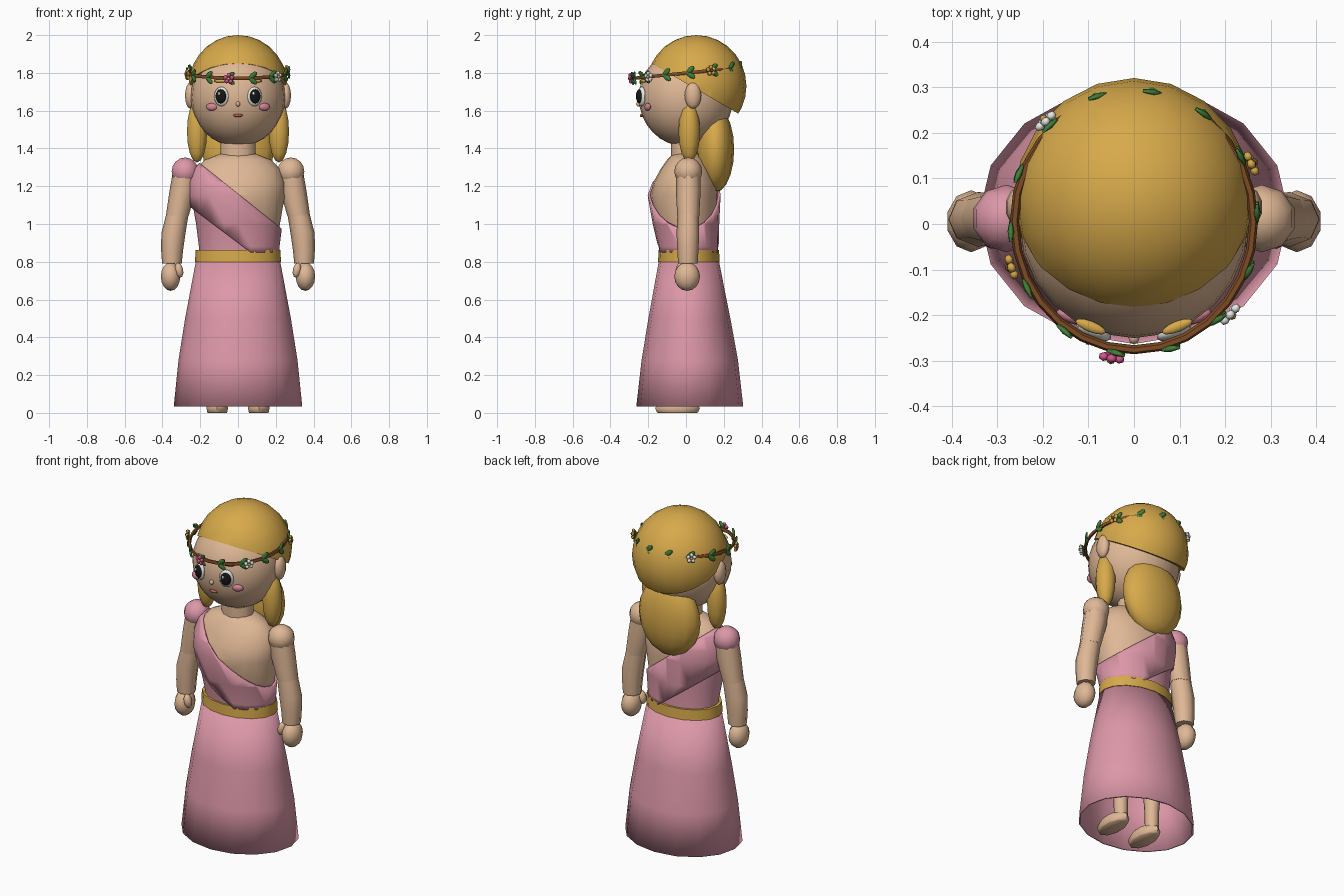
import bpy, bmesh, math
from mathutils import Matrix, Vector

if "Cube" in bpy.data.objects:
    bpy.data.objects.remove(bpy.data.objects["Cube"])


def material(name, rgb):
    m = bpy.data.materials.new(name)
    m.diffuse_color = (*[(c / 255) ** 2.2 for c in rgb], 1)
    m.use_nodes = True
    m.node_tree.nodes["Principled BSDF"].inputs["Base Color"].default_value = m.diffuse_color
    return m


SKIN = material("skin", (222, 182, 148))
PINK = material("dress pink", (220, 150, 167))
GOLD = material("golden", (214, 168, 76))
BROWN = material("twig brown", (130, 80, 42))
GREEN = material("leaf green", (66, 125, 60))
WHITE = material("white", (232, 232, 228))
BLACK = material("black", (28, 28, 28))
MAGENTA = material("flower pink", (214, 84, 140))
ROSE = material("cheek rose", (212, 130, 150))
LIP = material("lip brown", (176, 98, 74))


def finish(name, bm, mats, angle=60):
    bmesh.ops.recalc_face_normals(bm, faces=bm.faces)
    me = bpy.data.meshes.new(name)
    bm.to_mesh(me)
    bm.free()
    for m in mats:
        me.materials.append(m)
    for p in me.polygons:
        p.use_smooth = True
    me.set_sharp_from_angle(angle=math.radians(angle))
    ob = bpy.data.objects.new(name, me)
    bpy.context.collection.objects.link(ob)
    return ob


def place(x, y, z, rx, ry, rz, rot=(0, 0, 0)):
    """Matrix that turns a unit ball into an ellipsoid."""
    r = Matrix.Rotation(rot[2], 4, 'Z') @ Matrix.Rotation(rot[1], 4, 'Y') @ Matrix.Rotation(rot[0], 4, 'X')
    return Matrix.Translation((x, y, z)) @ r @ Matrix.Diagonal((rx, ry, rz, 1))


def balls(name, mat, matrices, seg=12, rings=8, cut=None):
    bm = bmesh.new()
    for m in matrices:
        bmesh.ops.create_uvsphere(bm, u_segments=seg, v_segments=rings, radius=1, matrix=m)
    if cut:
        slice_off(bm, *cut)
        bmesh.ops.holes_fill(bm, edges=[e for e in bm.edges if e.is_boundary])
    return finish(name, bm, [mat])


def slice_off(bm, co, no, outer=True):
    geom = bm.verts[:] + bm.edges[:] + bm.faces[:]
    bmesh.ops.bisect_plane(bm, geom=geom, plane_co=co, plane_no=no, clear_outer=outer)


def loft(rings, n, caps=True):
    """Stack of ellipses given as (z, cx, cy, rx, ry)."""
    bm = bmesh.new()
    rows = []
    for z, cx, cy, rx, ry in rings:
        rows.append([bm.verts.new((cx + rx * math.cos(math.tau * i / n),
                                   cy + ry * math.sin(math.tau * i / n), z)) for i in range(n)])
    for a, b in zip(rows, rows[1:]):
        for i in range(n):
            j = (i + 1) % n
            bm.faces.new((a[i], a[j], b[j], b[i]))
    if caps:
        bm.faces.new(rows[0])
        bm.faces.new(rows[-1])
    return bm


# Skirt, open underneath, and belt
skirt = finish("skirt", loft([(0.035, 0, 0.02, 0.34, 0.283), (0.28, 0, 0.02, 0.315, 0.255),
                              (0.5, 0, 0.018, 0.28, 0.217), (0.82, 0, 0.015, 0.22, 0.156)], 16, False), [PINK], 180)
solid = skirt.modifiers.new("cloth", 'SOLIDIFY')
solid.thickness = 0.01
solid.offset = -1
finish("belt", loft([(0.80, 0, 0.015, 0.228, 0.163), (0.862, 0, 0.015, 0.224, 0.16)], 16), [GOLD])

# Torso: skin above the slanted neckline, dress below it
TORSO = [(0.82, 0, 0.015, 0.205, 0.148), (0.88, 0, 0.013, 0.207, 0.148), (1.0, 0, 0.0, 0.222, 0.163),
         (1.15, 0, -0.01, 0.248, 0.18), (1.22, 0, -0.005, 0.25, 0.168), (1.29, 0, 0, 0.225, 0.135),
         (1.34, 0, 0, 0.175, 0.1), (1.37, 0, 0, 0.1, 0.07)]
NECKLINE = (Vector((0, 0, 1.16)), Vector((0.8, 0, 1)))
bm = loft(TORSO, 20)
bmesh.ops.bisect_plane(bm, geom=bm.verts[:] + bm.edges[:] + bm.faces[:],
                       plane_co=NECKLINE[0], plane_no=NECKLINE[1])
for f in bm.faces:
    if (f.calc_center_median() - NECKLINE[0]).dot(NECKLINE[1]) < 0:
        f.material_index = 1
finish("torso", bm, [SKIN, PINK])

# Diagonal sash wrapped over one shoulder
bm = loft([(z, cx, cy, rx + 0.013, ry + 0.013) for z, cx, cy, rx, ry in TORSO], 20, False)
slice_off(bm, *NECKLINE)
slice_off(bm, (0, 0, 0.90), (-0.75, 0, -1))
slice_off(bm, (0, 0, 0.85), (0, 0, -1))
sash = finish("sash", bm, [PINK])
solid = sash.modifiers.new("cloth", 'SOLIDIFY')
solid.thickness = 0.012
solid.offset = -1

# Neck and head
finish("neck", loft([(1.33, 0, -0.005, 0.095, 0.075), (1.46, 0, -0.005, 0.092, 0.075)], 12), [SKIN])
balls("head", SKIN, [place(0, 0, 1.67, 0.25, 0.25, 0.26)], 24, 16)

# Arms, legs and feet
for s, side in ((-1, "right"), (1, "left")):
    balls(side + "_shoulder", PINK if s < 0 else SKIN, [place(0.28 * s, 0.012, 1.278, 0.075, 0.074, 0.074)], 10, 8)
    finish(side + "_upper_arm", loft([(1.27, 0.28 * s, 0.012, 0.066, 0.064), (1.18, 0.292 * s, 0.012, 0.07, 0.066),
                                      (1.04, 0.322 * s, 0.012, 0.06, 0.058)], 8), [SKIN])
    finish(side + "_forearm", loft([(1.08, 0.315 * s, 0.012, 0.058, 0.056), (0.95, 0.342 * s, 0.01, 0.064, 0.06),
                                    (0.86, 0.349 * s, 0.01, 0.058, 0.056), (0.79, 0.35 * s, 0.01, 0.052, 0.052)], 8), [SKIN])
    balls(side + "_hand", SKIN, [place(0.357 * s, 0.006, 0.722, 0.054, 0.068, 0.076)], 10, 8)
    balls(side + "_thumb", SKIN, [place(0.312 * s, -0.03, 0.755, 0.022, 0.025, 0.04, (0, 0.2 * s, 0))], 8, 6)
    finish(side + "_leg", loft([(0.04, 0.11 * s, 0.02, 0.038, 0.038), (0.15, 0.11 * s, 0.02, 0.04, 0.04),
                                (0.35, 0.11 * s, 0.02, 0.055, 0.055), (0.75, 0.1 * s, 0.02, 0.065, 0.065)], 8), [SKIN])
    balls(side + "_foot", SKIN, [place(0.11 * s, -0.045, 0.025, 0.06, 0.118, 0.055)], 10, 8,
          cut=((0, 0, 0), (0, 0, -1)))

# Hair: slanted cap, long back hair and two side locks
balls("hair_cap", GOLD, [place(0, 0.055, 1.73, 0.262, 0.265, 0.27)], 20, 14,
      cut=((0, 0, 1.745), (0, -0.58, -1)))
balls("back_hair", GOLD, [place(0, 0.155, 1.395, 0.195, 0.1, 0.228)], 14, 10)
balls("side_locks", GOLD, [place(0.217 * s, 0.017, 1.49, 0.056, 0.057, 0.165) for s in (-1, 1)], 10, 8)
balls("ears", SKIN, [place(0.252 * s, 0.037, 1.68, 0.03, 0.044, 0.07) for s in (-1, 1)], 10, 8)

# Face
turn = 0.38


def pair(x, y, z, rx, ry, rz):
    return [place(x * s, y, z, rx, ry, rz, (0, 0, turn * s)) for s in (-1, 1)]


balls("eye_whites", WHITE, pair(0.088, -0.235, 1.675, 0.041, 0.018, 0.052))
balls("pupils", BLACK, pair(0.091, -0.247, 1.676, 0.03, 0.015, 0.038))
balls("eye_glints", WHITE, [place(0.091 * s - 0.009, -0.26, 1.69, 0.007, 0.005, 0.009) for s in (-1, 1)], 8, 6)
balls("eyebrows", GOLD, pair(0.095, -0.225, 1.757, 0.036, 0.012, 0.009))
balls("cheeks", ROSE, pair(0.14, -0.203, 1.62, 0.032, 0.014, 0.02))
balls("nose", SKIN, [place(0, -0.25, 1.635, 0.012, 0.014, 0.014)], 8, 6)
balls("mouth", LIP, [place(0, -0.233, 1.575, 0.026, 0.012, 0.009)], 8, 6)

# Wreath twig: a tilted ring
TILT = Matrix.Translation((0, 0.005, 1.80)) @ Matrix.Rotation(0.1, 4, 'X')
RX, RY, TUBE = 0.262, 0.282, 0.010
bm = bmesh.new()
ring = []
for i in range(28):
    a = math.tau * i / 28
    ring.append([bm.verts.new(TILT @ Vector(((RX + TUBE * math.cos(b)) * math.cos(a),
                                             (RY + TUBE * math.cos(b)) * math.sin(a), TUBE * math.sin(b))))
                 for b in (math.tau * k / 6 for k in range(6))])
for i in range(28):
    p, q = ring[i], ring[(i + 1) % 28]
    for k in range(6):
        bm.faces.new((p[k], p[(k + 1) % 6], q[(k + 1) % 6], q[k]))
finish("wreath_twig", bm, [BROWN])


def on_ring(deg, out=0.0):
    a = math.radians(deg)
    return (TILT @ Matrix.Translation(((RX + out) * math.cos(a), (RY + out) * math.sin(a), 0))
            @ Matrix.Rotation(a + math.pi / 2, 4, 'Z'))


# Leaves in V-shaped pairs along the wreath
balls("wreath_leaves", GREEN, [on_ring(-90 + (i + 0.5) * 360 / 14, 0.008) @ Matrix.Rotation(p, 4, 'Y')
                               @ place(0.026, 0, 0, 0.03, 0.007, 0.014)
                               for i in range(14) for p in (-0.65, 0.65)], 6, 4)

# Flowers: five petals around a middle
for name, mat, deg in (("pink_flower", MAGENTA, -100), ("white_flower_front", WHITE, -42),
                       ("gold_flower_left", GOLD, 25), ("white_flower_back", WHITE, 133),
                       ("gold_flower_right", GOLD, 199)):
    base = on_ring(deg, 0.022)
    balls(name, mat, [base @ place(0.018 * math.cos(k * math.tau / 5 + 0.3), 0, 0.018 * math.sin(k * math.tau / 5 + 0.3),
                                   0.012, 0.01, 0.012) for k in range(5)], 6, 4)
    balls(name + "_middle", BROWN if mat is GOLD else GOLD, [base @ place(0, -0.007, 0, 0.009, 0.008, 0.009)], 6, 4)
